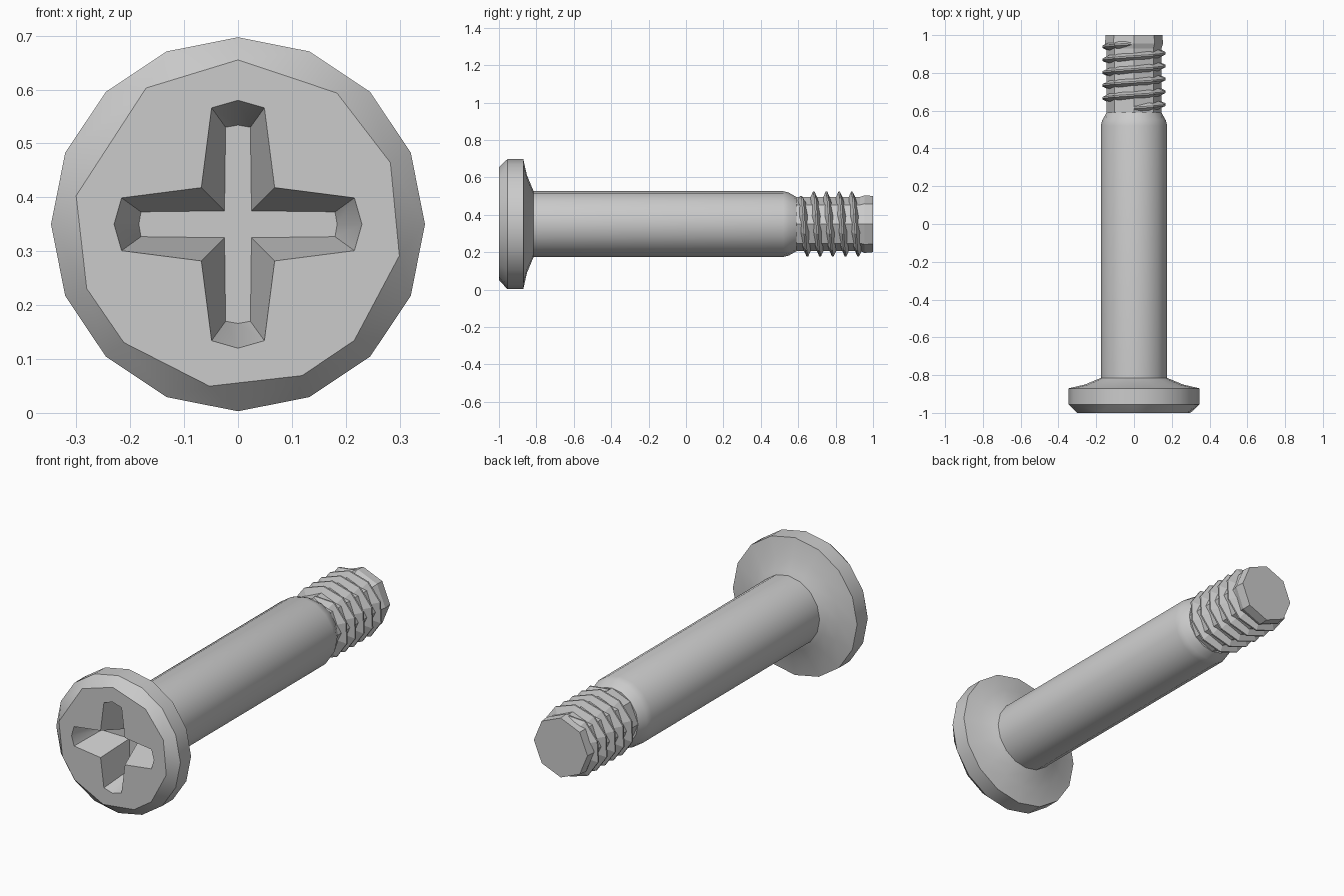
import bpy, bmesh
from math import sin, cos, pi, radians
from mathutils import Vector

if "Cube" in bpy.data.objects:
    bpy.data.objects.remove(bpy.data.objects["Cube"], do_unlink=True)

AXIS_Z = 0.35

steel = bpy.data.materials.new("grey steel")
steel.use_nodes = True
grey = (0.6, 0.6, 0.6, 1)
steel.diffuse_color = grey
steel.node_tree.nodes["Principled BSDF"].inputs["Base Color"].default_value = grey


def polar(r, angle, y):
    """Point around the long axis; angle 0 is up, clockwise from the front."""
    return Vector((r * sin(angle), y, AXIS_Z + r * cos(angle)))


def ring(bm, r, y, angles):
    return [bm.verts.new(polar(r, a, y)) for a in angles]


def skin(bm, a, b):
    n = len(a)
    for i in range(n):
        bm.faces.new((a[i], a[(i + 1) % n], b[(i + 1) % n], b[i]))


def lathe(bm, profile, sides):
    angles = [2 * pi * i / sides for i in range(sides)]
    rings = [ring(bm, r, y, angles) for r, y in profile]
    for a, b in zip(rings, rings[1:]):
        skin(bm, a, b)
    return rings


def finish(bm, name):
    bmesh.ops.recalc_face_normals(bm, faces=bm.faces)
    mesh = bpy.data.meshes.new(name)
    bm.to_mesh(mesh)
    bm.free()
    mesh.materials.append(steel)
    obj = bpy.data.objects.new(name, mesh)
    bpy.context.collection.objects.link(obj)
    return obj


def activate(obj):
    bpy.ops.object.select_all(action='DESELECT')
    obj.select_set(True)
    bpy.context.view_layer.objects.active = obj


# Head and plain shank, turned as one piece
bm = bmesh.new()
rings = lathe(bm, [(0.347, -0.955), (0.347, -0.87), (0.26, -0.85), (0.2, -0.825),
                   (0.176, -0.815), (0.176, 0.52), (0.168, 0.55), (0.145, 0.59)], 16)
bm.faces.new(rings[-1])

# Unevenly faceted front face, joined to the rim
front = ring(bm, 0.305, -1, [radians(d) for d in
             (0, 37, 68, 101, 135, 157, 190, 224, 247, 280, 326)])
cap = bm.faces.new(front)
rim = [e for e in bm.edges if all(v in rings[0] for v in e.verts)]
bmesh.ops.bridge_loops(bm, edges=list(cap.edges) + rim)
body = finish(bm, "head_and_shank")

# Tapered cross recess
def cross_ring(bm, corner, half, end, tip, y):
    pts = []
    for k in range(4):
        for u, v in ((-half, end), (0, tip), (half, end), (corner, corner)):
            a = k * pi / 2
            pts.append(bm.verts.new((u * cos(a) + v * sin(a), y,
                                     AXIS_Z - u * sin(a) + v * cos(a))))
    return pts


bm = bmesh.new()
sections = [cross_ring(bm, 0.077, 0.054, 0.223, 0.238, -1.04),
            cross_ring(bm, 0.068, 0.049, 0.216, 0.23, -1.0),
            cross_ring(bm, 0.025, 0.023, 0.18, 0.184, -0.83)]
for a, b in zip(sections, sections[1:]):
    skin(bm, a, b)
bm.faces.new(sections[0])
bm.faces.new(sections[-1])
cutter = finish(bm, "recess_cutter")
cutter.hide_render = True
cut = body.modifiers.new("recess", 'BOOLEAN')
cut.operation = 'DIFFERENCE'
cut.solver = 'EXACT'
cut.object = cutter
activate(body)
bpy.ops.object.modifier_apply(modifier=cut.name)
bpy.data.objects.remove(cutter, do_unlink=True)
activate(body)
bpy.ops.object.shade_smooth_by_angle(angle=radians(28))

# Faceted core with a blunt tip
bm = bmesh.new()
rings = lathe(bm, [(0.145, 0.57), (0.145, 0.93), (0.154, 0.955), (0.15, 1.0)], 8)
bm.faces.new(rings[0])
bm.faces.new(rings[-1])
finish(bm, "thread_core")

# Right-hand helical thread with a sharp crest
bm = bmesh.new()
PITCH, STEPS, TURNS = 0.068, 10, 5
start = 0.615
last = None
for i in range(STEPS * TURNS + 1):
    t = i / STEPS
    y = start + PITCH * t
    crest = 0.15 if i in (0, STEPS * TURNS) else 0.174
    section = [bm.verts.new(polar(r, 2 * pi * t, y + dy))
               for r, dy in ((0.125, -0.026), (crest, -0.004), (crest, 0.004), (0.125, 0.026))]
    if last:
        skin(bm, last, section)
    else:
        bm.faces.new(section)
    last = section
bm.faces.new(last)
finish(bm, "thread")
